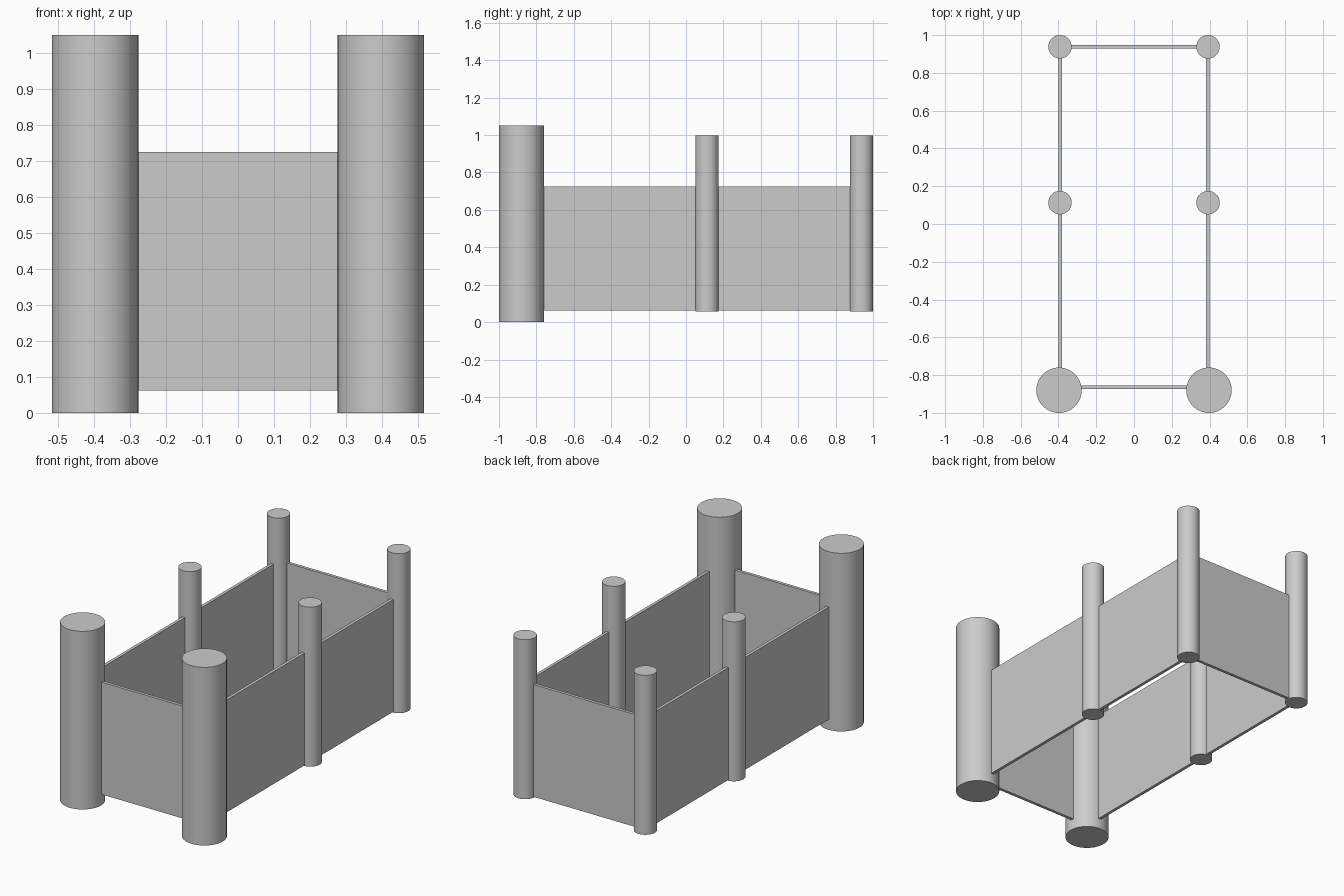
import bpy

cube = bpy.data.objects.get("Cube")
if cube:
    bpy.data.objects.remove(cube, do_unlink=True)

# One plain grey for the whole model
grey = bpy.data.materials.new("plain_grey")
grey.use_nodes = True
colour = (0.6, 0.6, 0.6, 1)
grey.diffuse_color = colour
grey.node_tree.nodes["Principled BSDF"].inputs["Base Color"].default_value = colour

SIDE_X = 0.392
WALL_BOTTOM, WALL_TOP = 0.062, 0.724
WALL_THICK = 0.018
FRONT_Y, MIDDLE_Y, BACK_Y = -0.88, 0.113, 0.938


def column(name, x, y, radius, bottom, top):
    bpy.ops.mesh.primitive_cylinder_add(
        vertices=64, radius=radius, depth=top - bottom,
        location=(x, y, (bottom + top) / 2))
    obj = bpy.context.object
    obj.name = name
    obj.data.materials.append(grey)
    bpy.ops.object.shade_smooth_by_angle()


def wall(name, x, y, size_x, size_y):
    bpy.ops.mesh.primitive_cube_add(
        size=1, location=(x, y, (WALL_BOTTOM + WALL_TOP) / 2))
    obj = bpy.context.object
    obj.name = name
    obj.scale = (size_x, size_y, WALL_TOP - WALL_BOTTOM)
    bpy.ops.object.transform_apply(location=False, rotation=False, scale=True)
    obj.data.materials.append(grey)


# Towers, posts and long walls on both sides
for side, sign in (("left", 1), ("right", -1)):
    column(f"front_tower_{side}", sign * 0.397, FRONT_Y, 0.12, 0, 1.05)
    for place, y in (("middle", MIDDLE_Y), ("back", BACK_Y)):
        column(f"{place}_post_{side}", sign * SIDE_X, y, 0.062, 0.057, 0.997)
    wall(f"side_wall_{side}", sign * 0.39, (FRONT_Y + BACK_Y) / 2,
         WALL_THICK, BACK_Y - FRONT_Y)

# Short end walls
wall("front_wall", 0, -0.864, SIDE_X * 2, WALL_THICK)
wall("back_wall", 0, BACK_Y, SIDE_X * 2, WALL_THICK)
